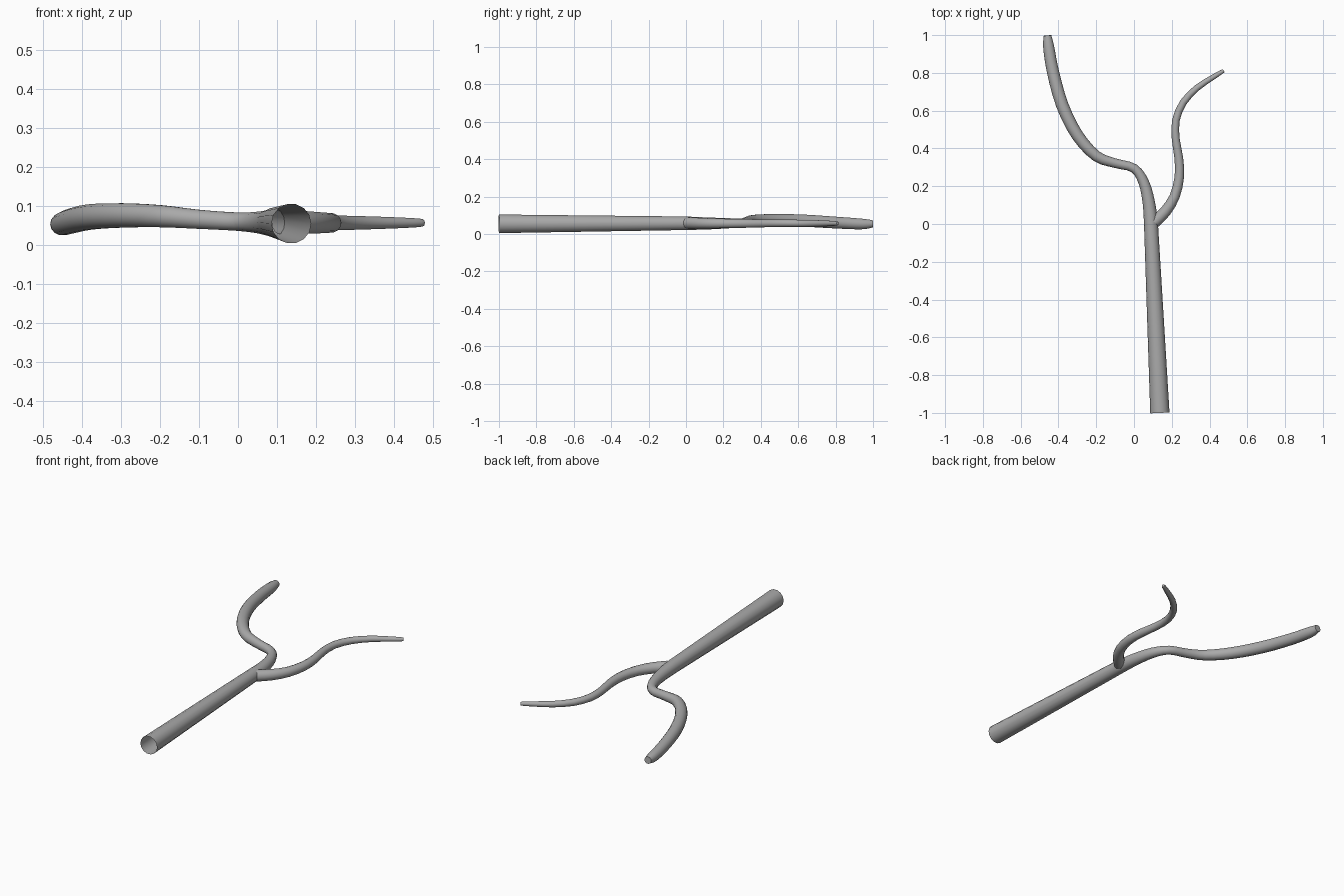
import bpy
import bmesh
import math
from mathutils import Vector

cube = bpy.data.objects.get("Cube")
if cube:
    bpy.data.objects.remove(cube)

SIDES = 14

grey = bpy.data.materials.new("plain grey")
grey.use_nodes = True
colour = (0.4, 0.4, 0.4, 1)
grey.diffuse_color = colour
grey.node_tree.nodes["Principled BSDF"].inputs["Base Color"].default_value = colour


def smooth_path(points, steps):
    """Catmull-Rom curve through (x, y, z, radius) points."""
    p = [Vector(q) for q in points]
    p = [p[0] * 2 - p[1]] + p + [p[-1] * 2 - p[-2]]
    out = []
    for a, b, c, d in zip(p, p[1:], p[2:], p[3:]):
        for i in range(steps):
            t = i / steps
            out.append((b * 2 + (c - a) * t + (a * 2 - b * 5 + c * 4 - d) * t**2
                        + (b * 3 - a - c * 3 + d) * t**3) / 2)
    return out + [p[-2]]


def tube(name, path):
    """Sweep a ring along the path: open at the start, closed at the tip."""
    bm = bmesh.new()
    rings = []
    for i, q in enumerate(path):
        ahead = path[min(i + 1, len(path) - 1)] - path[max(i - 1, 0)]
        tangent = ahead.xyz.normalized()
        side = tangent.cross(Vector((0, 0, 1))).normalized()
        up = side.cross(tangent)
        ring = []
        for k in range(SIDES):
            a = math.tau * k / SIDES
            ring.append(bm.verts.new(q.xyz + (side * math.cos(a) + up * math.sin(a)) * q.w))
        rings.append(ring)
    for r, s in zip(rings, rings[1:]):
        for k in range(SIDES):
            n = (k + 1) % SIDES
            bm.faces.new((r[k], r[n], s[n], s[k]))
    bm.faces.new(rings[-1])
    bmesh.ops.recalc_face_normals(bm, faces=bm.faces)
    mesh = bpy.data.meshes.new(name)
    bm.to_mesh(mesh)
    bm.free()
    mesh.materials.append(grey)
    obj = bpy.data.objects.new(name, mesh)
    bpy.context.collection.objects.link(obj)
    bpy.ops.object.select_all(action="DESELECT")
    obj.select_set(True)
    bpy.context.view_layer.objects.active = obj
    bpy.ops.object.shade_smooth_by_angle(angle=math.radians(50))


# Straight hollow stem that bends into the long limb
stem = [
    (0.137, -1, 0.054, 0.051), (0.09, 0, 0.057, 0.037), (0.079, 0.11, 0.056, 0.033),
    (0.052, 0.22, 0.057, 0.028), (0, 0.295, 0.059, 0.024), (-0.1, 0.322, 0.065, 0.025),
    (-0.2, 0.36, 0.073, 0.029), (-0.3, 0.47, 0.075, 0.032), (-0.38, 0.63, 0.071, 0.033),
    (-0.43, 0.81, 0.06, 0.032), (-0.452, 0.94, 0.053, 0.029), (-0.458, 0.998, 0.054, 0.02),
]
# The first span is straight, so only the bend is smoothed
tube("stem_and_long_limb", [Vector(stem[0])] + smooth_path(stem[1:], 3))

# Thin side limb, rooted in the stem wall
limb = [
    (0.108, 0.01, 0.058, 0.032), (0.165, 0.065, 0.057, 0.03), (0.215, 0.145, 0.056, 0.027),
    (0.24, 0.25, 0.056, 0.025), (0.237, 0.35, 0.056, 0.023), (0.221, 0.45, 0.057, 0.021),
    (0.222, 0.55, 0.057, 0.02), (0.262, 0.645, 0.056, 0.019), (0.335, 0.722, 0.056, 0.017),
    (0.415, 0.775, 0.056, 0.014), (0.465, 0.806, 0.056, 0.011), (0.475, 0.812, 0.056, 0.008),
]
tube("side_limb", smooth_path(limb, 2))
